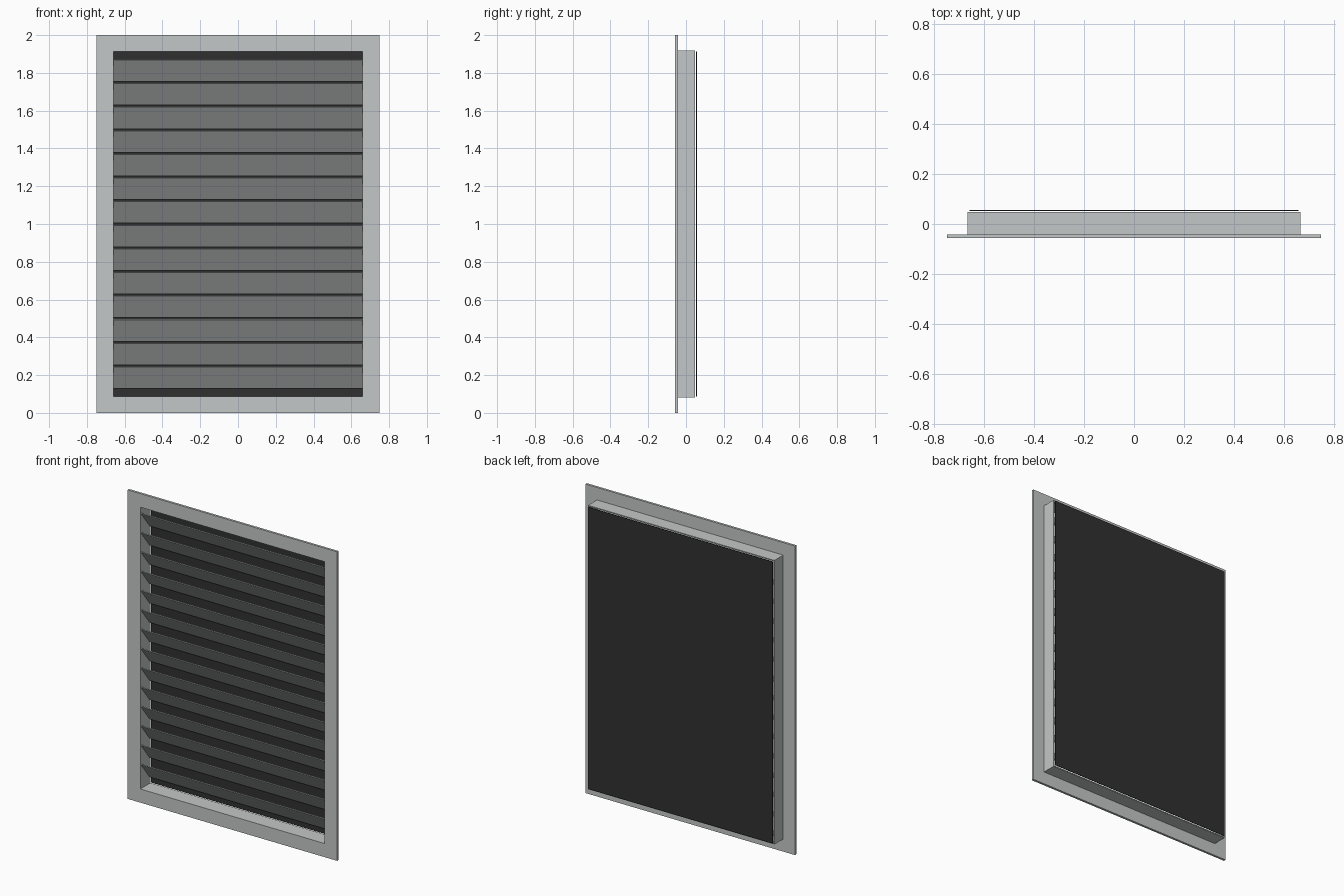
import bpy
import bmesh
from math import radians
from mathutils import Matrix

cube = bpy.data.objects.get("Cube")
if cube:
    bpy.data.objects.remove(cube, do_unlink=True)


def make_material(name, rgb):
    mat = bpy.data.materials.new(name)
    mat.use_nodes = True
    colour = (*rgb, 1.0)
    mat.diffuse_color = colour
    mat.node_tree.nodes["Principled BSDF"].inputs["Base Color"].default_value = colour
    return mat


def add_object(name, bm, mat):
    bmesh.ops.recalc_face_normals(bm, faces=bm.faces)
    mesh = bpy.data.meshes.new(name)
    bm.to_mesh(mesh)
    bm.free()
    mesh.materials.append(mat)
    obj = bpy.data.objects.new(name, mesh)
    bpy.context.collection.objects.link(obj)
    return obj


def box(name, size, centre, mat, tilt=0):
    bm = bmesh.new()
    bmesh.ops.create_cube(bm, size=1, matrix=Matrix.Diagonal((*size, 1)))
    obj = add_object(name, bm, mat)
    obj.location = centre
    obj.rotation_euler.x = radians(tilt)
    return obj


def ring(name, outer, inner, y0, y1, mat):
    """Rectangular frame around the opening; outer and inner are half sizes."""
    bm = bmesh.new()
    loops = []
    for (w, h), y in ((outer, y0), (outer, y1), (inner, y1), (inner, y0)):
        loops.append([bm.verts.new((sx * w, y, MID + sz * h))
                      for sx, sz in ((-1, -1), (1, -1), (1, 1), (-1, 1))])
    for a, b in zip(loops, loops[1:] + loops[:1]):
        for i in range(4):
            j = (i + 1) % 4
            bm.faces.new((a[i], a[j], b[j], b[i]))
    return add_object(name, bm, mat)


light_grey = make_material("light grey metal", (0.55, 0.575, 0.57))
dark_grey = make_material("dark screen", (0.03, 0.03, 0.03))

MID = 1.0
OPENING = (0.66, 0.912)
SLEEVE = (0.667, 0.919)

# Front flange and the wall sleeve behind it
ring("flange", (0.75, 1.0), OPENING, -0.057, -0.042, light_grey)
ring("sleeve", SLEEVE, OPENING, -0.042, 0.048, light_grey)

# Tilted slats, high at the front and low at the back
SLATS, PITCH = 14, 0.125
for i in range(SLATS):
    z = MID + (i - (SLATS - 1) / 2) * PITCH
    box(f"slat_{i + 1}", (2 * OPENING[0], 0.1445, 0.005), (0, -0.004, z), light_grey, tilt=-52)

# Screen just behind the sleeve
box("back_screen", (2 * OPENING[0], 0.004, 2 * OPENING[1]), (0, 0.055, MID), dark_grey)
